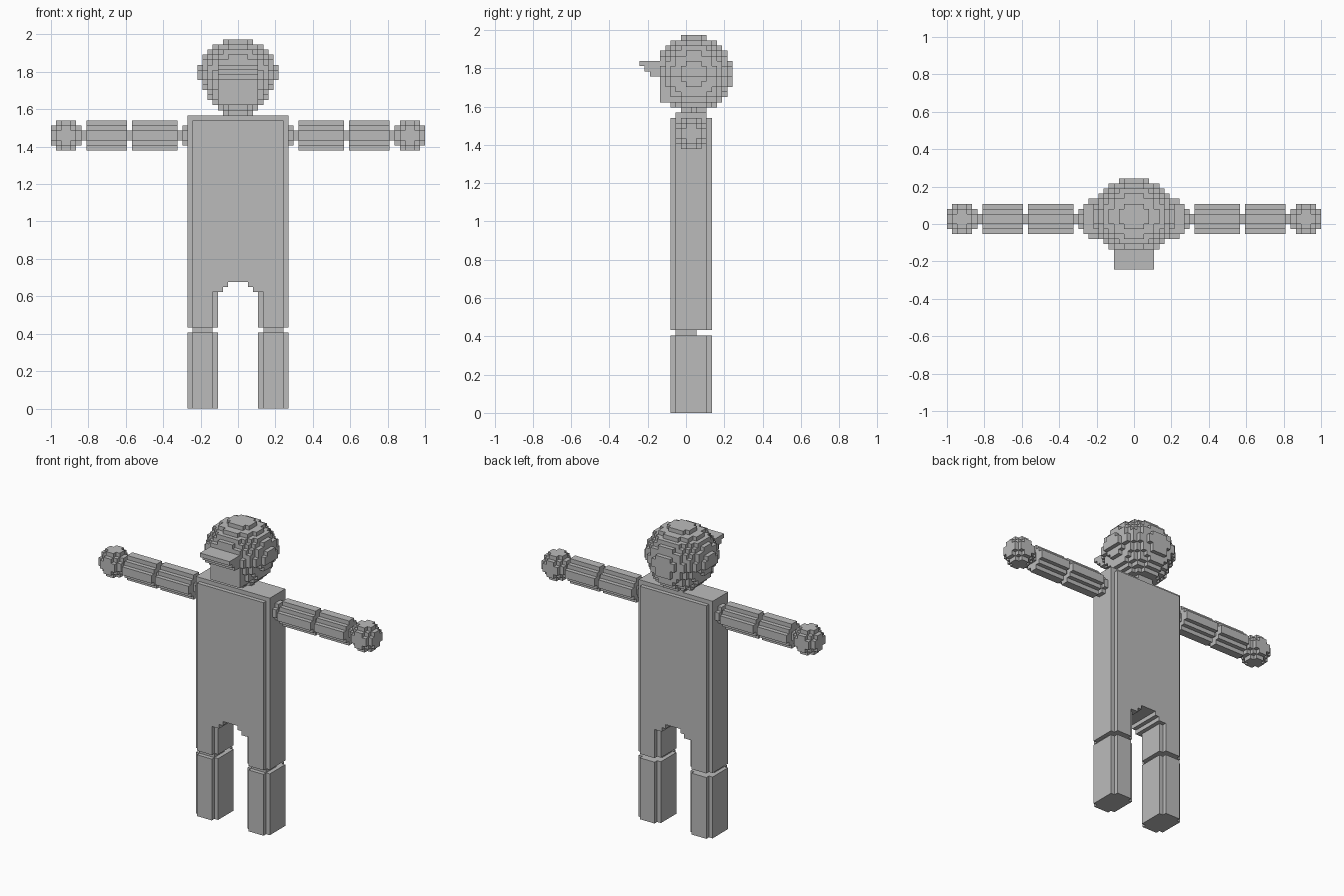
import bpy, bmesh
from mathutils import Vector

if "Cube" in bpy.data.objects:
    bpy.data.objects.remove(bpy.data.objects["Cube"])

U = 2 / 74  # size of one block
grey = bpy.data.materials.new("plain_grey")
grey.diffuse_color = (0.5, 0.5, 0.5, 1)
grey.use_nodes = True
grey.node_tree.nodes["Principled BSDF"].inputs["Base Color"].default_value = grey.diffuse_color


def finish(name, bm):
    bmesh.ops.recalc_face_normals(bm, faces=bm.faces)
    me = bpy.data.meshes.new(name)
    bm.to_mesh(me)
    bm.free()
    me.materials.append(grey)
    ob = bpy.data.objects.new(name, me)
    bpy.context.collection.objects.link(ob)
    return ob


def prism(name, profile, axis, a, b):
    """Extrude a closed block profile along x, y or z from a to b."""
    def place(p, t):
        c = list(p)
        c.insert(axis, t)
        return Vector(c) * U
    bm = bmesh.new()
    f = bm.faces.new([bm.verts.new(place(p, a)) for p in profile])
    r = bmesh.ops.extrude_face_region(bm, geom=[f])
    shift = place((0, 0), b - a)
    bmesh.ops.translate(bm, vec=shift, verts=[v for v in r["geom"] if isinstance(v, bmesh.types.BMVert)])
    return finish(name, bm)


def rect(x0, x1, y0, y1):
    return [(x0, y0), (x1, y0), (x1, y1), (x0, y1)]


def box(name, x0, x1, y0, y1, z0, z1):
    return prism(name, rect(x0, x1, y0, y1), 2, z0, z1)


def blocks(name, lo, hi, inside):
    """Outer skin of all unit blocks whose centre passes the test."""
    cells = {(x, y, z) for x in range(lo[0], hi[0]) for y in range(lo[1], hi[1])
             for z in range(lo[2], hi[2]) if inside(x + .5, y + .5, z + .5)}
    bm = bmesh.new()
    verts = {}
    for c in cells:
        for ax in range(3):
            for s in (0, 1):
                n = list(c)
                n[ax] += 2 * s - 1
                if tuple(n) in cells:
                    continue
                quad = []
                for i, j in ((0, 0), (1, 0), (1, 1), (0, 1)):
                    p = list(c)
                    p[ax] += s
                    p[(ax + 1) % 3] += i
                    p[(ax + 2) % 3] += j
                    p = tuple(p)
                    if p not in verts:
                        verts[p] = bm.verts.new(Vector(p) * U)
                    quad.append(verts[p])
                bm.faces.new(quad if s else quad[::-1])
    bmesh.ops.dissolve_limit(bm, angle_limit=0.01, verts=bm.verts, edges=bm.edges)
    return finish(name, bm)


def ball(name, cx, cy, cz, r):
    return blocks(name, (cx - r, cy - r, cz - r), (cx + r, cy + r, cz + r),
                  lambda x, y, z: (x - cx) ** 2 + (y - cy) ** 2 + (z - cz) ** 2 < r * r)


# Torso with thighs: front outline with a stepped arch, notched vertical edges
half = [(9, 57), (9, 16), (5, 16), (5, 23), (4, 23), (3, 23), (3, 24), (2, 24), (2, 25)]
outline = half + [(-x, z) for x, z in reversed(half)]
prism("torso", outline, 1, -3, 5)
box("torso_top", -10, 10, -2, 4, 56, 58)
box("neck", -2, 2, -1, 3, 57, 59)

# Ring of steps for the rounded arms
q = [(3, 1), (2, 1), (2, 2), (1, 2), (1, 3)]
ring = q + [(-a, b) for a, b in reversed(q)]
ring += [(-a, -b) for a, b in q] + [(a, -b) for a, b in reversed(q)]
arm_profile = [(a + 1, b + 54) for a, b in ring]

for side, s in (("right", 1), ("left", -1)):
    def span(a, b):
        return sorted((s * a, s * b))
    # Torso side strip and inner thigh strip
    box(side + "_side_strip", *span(9, 10), -2, 4, 16, 57)
    box(side + "_inner_thigh", *span(4, 5), -2, 4, 16, 23)
    # Knee and lower leg
    box(side + "_knee", *span(5, 9), -2, 2, 15, 16)
    box(side + "_lower_leg", *span(5, 9), -3, 5, 0, 15)
    for a in (4, 9):
        box(side + "_lower_leg_strip", *span(a, a + 1), -2, 4, 0, 15)
    # Shoulder, arm and hand
    ball(side + "_shoulder", s * 8, 1, 54, 3)
    prism(side + "_upper_arm", arm_profile, 0, *span(12, 21))
    prism(side + "_forearm", arm_profile, 0, *span(22, 30))
    for a, part in ((11, "shoulder_joint"), (21, "elbow"), (30, "wrist")):
        box(side + "_" + part, *span(a, a + 1), 0, 2, 53, 55)
    ball(side + "_hand", s * 34, 1, 54, 3)


# Head with a flat face, wider cap above and stepped brim in front
def head_test(x, y, z):
    if abs(x) < 4 and z < 68:
        if z > 67 and -9 < y < -4 or 66 < z < 67 and -8 < y < -4 or 65 < z < 66 and -7 < y < -4:
            return True
        if 60 < z < 65 and -5 < y < 0:
            return True
    if z < 65 and y < -5:
        return False
    rx = 8 if z > 65 else 7
    return (x / rx) ** 2 + ((y - 1.5) / 7.5) ** 2 + ((z - 65.5) / 7.5) ** 2 < 1


blocks("head_and_cap", (-8, -9, 58), (8, 9, 73), head_test)
